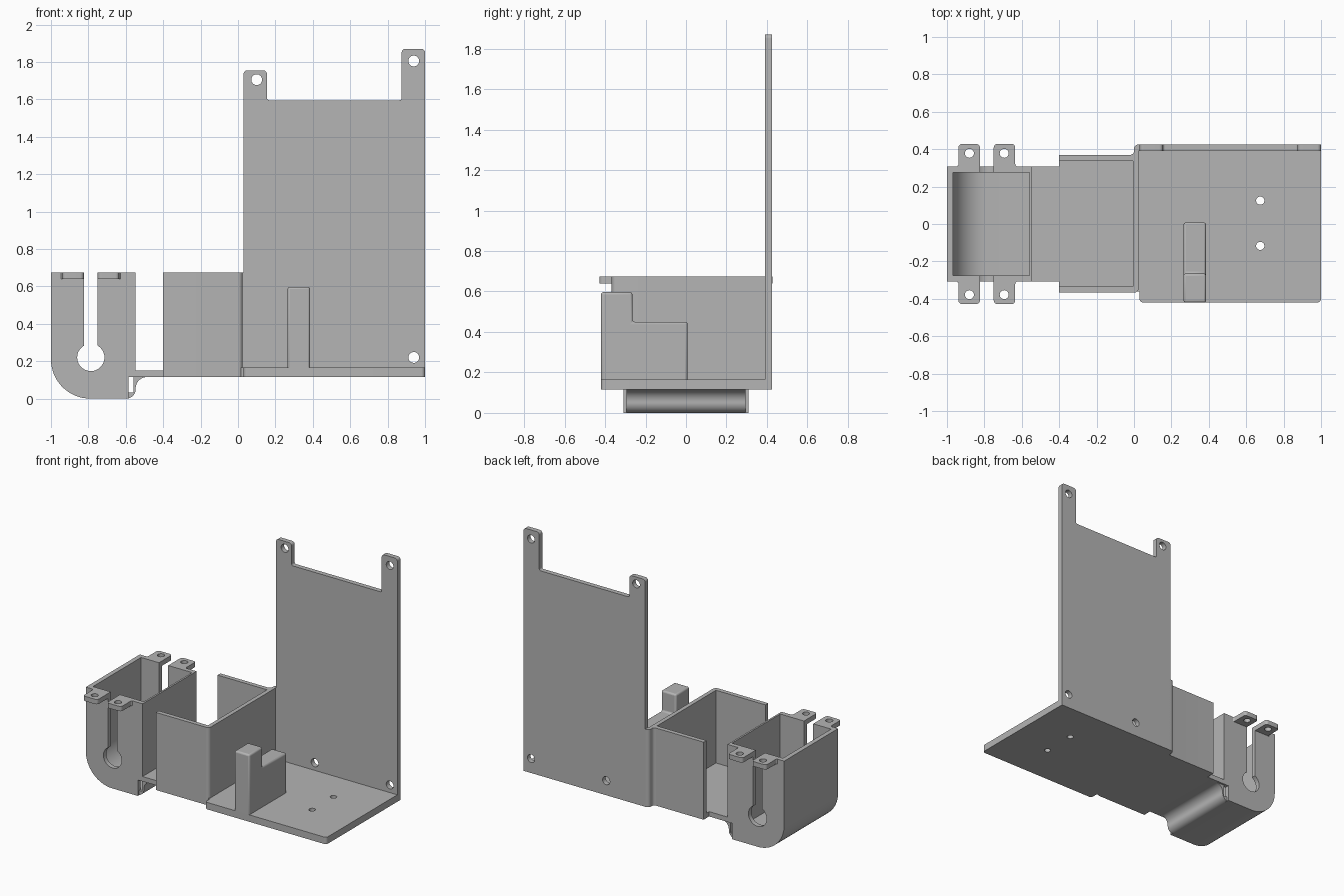
import bpy, bmesh, math
from mathutils import Vector

cube = bpy.data.objects.get("Cube")
if cube:
    bpy.data.objects.remove(cube)

GREY = (0.46, 0.46, 0.46, 1)
mat = bpy.data.materials.new("mid grey plastic")
mat.use_nodes = True
mat.diffuse_color = GREY
bsdf = mat.node_tree.nodes["Principled BSDF"]
bsdf.inputs["Base Color"].default_value = GREY
bsdf.inputs["Roughness"].default_value = 0.6


def rounded(points, steps=10):
    """Outline from (u, v) or (u, v, radius) corners."""
    out = []
    for i, pt in enumerate(points):
        p = Vector(pt[:2])
        if len(pt) == 2:
            out.append(p)
            continue
        r = pt[2]
        a = (Vector(points[i - 1][:2]) - p).normalized()
        b = (Vector(points[(i + 1) % len(points)][:2]) - p).normalized()
        half = a.angle(b) / 2
        c = p + (a + b).normalized() * r / math.sin(half)
        v0 = p + a * r / math.tan(half) - c
        v1 = p + b * r / math.tan(half) - c
        start = math.atan2(v0.y, v0.x)
        turn = math.atan2(v0.x * v1.y - v0.y * v1.x, v0.dot(v1))
        for k in range(steps + 1):
            t = start + turn * k / steps
            out.append(c + Vector((math.cos(t), math.sin(t))) * r)
    return out


def circle(u, v, r, n=24):
    return [Vector((u + r * math.cos(math.tau * k / n), v + r * math.sin(math.tau * k / n)))
            for k in range(n)]


AXES = {
    "x": lambda u, v, w: (w, u, v),
    "y": lambda u, v, w: (u, w, v),
    "z": lambda u, v, w: (u, v, w),
}


def extrude(name, outline, axis, low, high, holes=(), bevel=0):
    """Solid from an outline with holes, running from low to high along an axis."""
    bm = bmesh.new()
    loops = [outline, *holes]
    rings = []
    for w in (low, high):
        edges, level = [], []
        for loop in loops:
            vs = [bm.verts.new((p.x, p.y, w)) for p in loop]
            edges += [bm.edges.new((vs[i - 1], vs[i])) for i in range(len(vs))]
            level.append(vs)
        bmesh.ops.triangle_fill(bm, use_beauty=True, edges=edges, normal=(0, 0, 1))
        rings.append(level)
    for lo, hi in zip(*rings):
        for i in range(len(lo)):
            bm.faces.new((lo[i - 1], lo[i], hi[i], hi[i - 1]))
    for v in bm.verts:
        v.co = AXES[axis](*v.co)
    if bevel:
        bmesh.ops.dissolve_limit(bm, angle_limit=0.01, verts=bm.verts[:], edges=bm.edges[:])
    bmesh.ops.recalc_face_normals(bm, faces=bm.faces[:])
    mesh = bpy.data.meshes.new(name)
    bm.to_mesh(mesh)
    bm.free()
    mesh.materials.append(mat)
    obj = bpy.data.objects.new(name, mesh)
    bpy.context.collection.objects.link(obj)
    if bevel:
        mod = obj.modifiers.new("soft edges", "BEVEL")
        mod.width, mod.segments = bevel, 3
    bpy.ops.object.select_all(action="DESELECT")
    obj.select_set(True)
    bpy.context.view_layer.objects.active = obj
    bpy.ops.object.shade_smooth_by_angle(angle=math.radians(30))
    return obj


# Upright back plate with two screw ears
extrude("back_plate", rounded([
    (0.03, 0.115), (1, 0.115), (1, 1.87, 0.02), (0.875, 1.87, 0.02),
    (0.875, 1.595, 0.012), (0.155, 1.595, 0.012), (0.155, 1.755, 0.02), (0.03, 1.755, 0.02)]),
    "y", 0.39, 0.425,
    [circle(u, v, 0.029) for u, v in ((0.10, 1.705), (0.94, 1.805), (0.94, 0.22), (0.34, 0.22))])

# Base plate with two screw holes
extrude("base_plate", rounded([
    (0, -0.36), (0.03, -0.36), (0.03, -0.42, 0.02), (1, -0.42, 0.02),
    (1, 0.425), (0.03, 0.425), (0, 0.36)]),
    "z", 0.115, 0.165, [circle(0.675, v, 0.022) for v in (0.125, -0.117)])

# Stepped support block
extrude("support_block", rounded([
    (-0.42, 0.12), (-0.42, 0.597), (-0.265, 0.597), (-0.265, 0.45), (0.008, 0.45), (0.008, 0.12)]),
    "x", 0.265, 0.385, bevel=0.012)

# Open-sided middle bay
extrude("bay_walls", rounded([
    (-0.4, -0.367), (0.025, -0.367, 0.025), (0.025, 0.39), (0.04, 0.39), (0.04, 0.425),
    (0, 0.425, 0.025), (0, 0.37, 0.02), (-0.4, 0.37), (-0.4, 0.338),
    (-0.005, 0.338), (-0.005, -0.335), (-0.4, -0.335)]),
    "z", 0.115, 0.675)
extrude("bay_floor", rounded([
    (-0.4, -0.36), (0.02, -0.36), (0.02, 0.36), (-0.4, 0.36)]), "z", 0.115, 0.15)

# Curved cup shell running into the bay floor
extrude("cup_shell", rounded([
    (-1, 0.675), (-1, 0, 0.21), (-0.547, 0, 0.05), (-0.547, 0.115, 0.06), (-0.4, 0.115),
    (-0.4, 0.15), (-0.547, 0.15), (-0.547, 0.675), (-0.56, 0.675), (-0.56, 0.033),
    (-0.967, 0.033, 0.18), (-0.967, 0.675)], 16),
    "y", -0.293, 0.293)

# Cup end walls with keyhole slots, and slotted screw tabs
MID, SLOT, HOLE_R = -0.787, 0.037, 0.073
keyhole = []
for k in range(25):
    t = math.radians(60 - 300 * k / 24)
    keyhole.append((MID + HOLE_R * math.cos(t), 0.22 + HOLE_R * math.sin(t)))
wall = rounded([
    (-1, 0.675), (-1, 0, 0.21), (-0.585, 0), (-0.585, 0.115), (-0.4, 0.115), (-0.4, 0.15),
    (-0.547, 0.15), (-0.547, 0.675), (MID + SLOT, 0.675), *keyhole, (MID - SLOT, 0.675)], 16)

for side, s in (("back", 1), ("front", -1)):
    extrude(side + "_cup_wall", wall, "y", *sorted((s * 0.275, s * 0.308)))
    for end, e in (("right", -1), ("left", 1)):
        tab = rounded([
            (MID + e * u, s * v, *r) for u, v, *r in (
                (SLOT, 0.28), (SLOT, 0.428, 0.02), (0.152, 0.428, 0.02),
                (0.152, 0.306, 0.015), (0.18, 0.306), (0.18, 0.28))])
        extrude(f"{side}_{end}_tab", tab, "z", 0.64, 0.675,
                [circle(MID + e * 0.093, s * 0.378, 0.024)])
